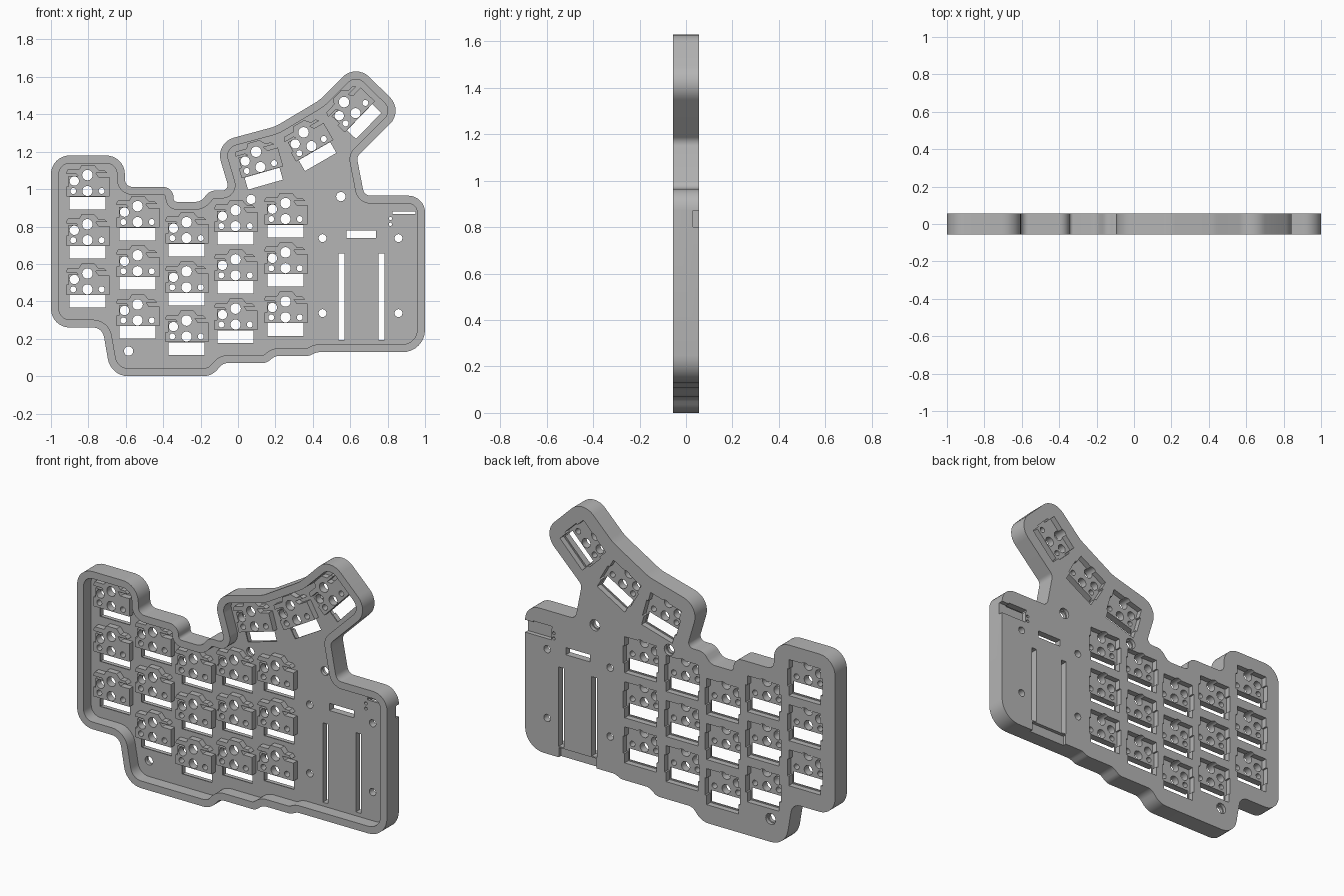
import bpy, bmesh
from math import tan, cos, sin, radians, pi
from mathutils import Vector

if "Cube" in bpy.data.objects:
    bpy.data.objects.remove(bpy.data.objects["Cube"], do_unlink=True)

FRONT, BACK, FLOOR = -0.055, 0.055, 0.015
RIM = 0.042

grey = bpy.data.materials.new("matte grey")
grey.use_nodes = True
grey.diffuse_color = (0.46, 0.46, 0.46, 1)
grey.node_tree.nodes["Principled BSDF"].inputs["Base Color"].default_value = grey.diffuse_color


def rounded(corners, steps=8):
    """Polygon with each (x, z, radius) corner replaced by an arc."""
    out = []
    for i, (x, z, r) in enumerate(corners):
        p = Vector((x, z))
        a = Vector(corners[i - 1][:2]) - p
        b = Vector(corners[(i + 1) % len(corners)][:2]) - p
        half = a.angle(b) / 2
        a.normalize()
        b.normalize()
        t = r / tan(half)
        start, end = p + a * t, p + b * t
        centre = p + (a + b).normalized() * (r / sin(half))
        u, v = start - centre, end - centre
        full = u.angle(v)
        for k in range(steps + 1):
            f = k / steps
            out.append(centre + (u * sin((1 - f) * full) + v * sin(f * full)) / sin(full))
    return out


def inset(points, d):
    """Move a clockwise outline inward by d."""
    out = []
    for i, p in enumerate(points):
        along = (points[(i + 1) % len(points)] - points[i - 1]).normalized()
        out.append(p + Vector((along.y, -along.x)) * d)
    return out


def rect(x0, x1, z0, z1):
    return [Vector(c) for c in ((x0, z0), (x1, z0), (x1, z1), (x0, z1))]


def disc(x, z, r, n=24):
    return [Vector((x + r * cos(2 * pi * k / n), z + r * sin(2 * pi * k / n))) for k in range(n)]


def placed(points, key):
    """Move a local shape to a key position (x, z, degrees)."""
    x, z, turn = key
    c, s = cos(radians(turn)), sin(radians(turn))
    return [Vector((x + p[0] * c - p[1] * s, z + p[0] * s + p[1] * c)) for p in points]


def prisms(name, parts):
    """One mesh of prisms, each (outline, y0, y1)."""
    bm = bmesh.new()
    for points, y0, y1 in parts:
        face = bm.faces.new([bm.verts.new((p[0], y0, p[1])) for p in points])
        moved = bmesh.ops.extrude_face_region(bm, geom=[face])["geom"]
        bmesh.ops.translate(bm, vec=(0, y1 - y0, 0),
                            verts=[g for g in moved if isinstance(g, bmesh.types.BMVert)])
        if face.is_valid and len(face.edges[0].link_faces) < 2:
            bm.faces.new([bm.verts.new(v.co) for v in face.verts])
    bmesh.ops.recalc_face_normals(bm, faces=bm.faces)
    mesh = bpy.data.meshes.new(name)
    bm.to_mesh(mesh)
    bm.free()
    mesh.materials.append(grey)
    obj = bpy.data.objects.new(name, mesh)
    bpy.context.collection.objects.link(obj)
    return obj


def combine(target, tool, operation):
    tool.hide_render = True
    mod = target.modifiers.new(operation.lower(), "BOOLEAN")
    mod.object, mod.operation, mod.solver = tool, operation, "EXACT"
    bpy.context.view_layer.objects.active = target
    bpy.ops.object.modifier_apply(modifier=mod.name)
    bpy.data.objects.remove(tool, do_unlink=True)


# Key positions: five staggered columns of three, plus the thumb fan
columns = [(-0.805, 0.99), (-0.537, 0.824), (-0.275, 0.738), (-0.013, 0.802), (0.254, 0.84)]
keys = [(x, top - row * 0.263, 0) for x, top in columns for row in range(3)]
keys += [(0.12, 1.118, 16), (0.393, 1.23, 30), (0.628, 1.406, 46)]

# Case outline, clockwise from the upper left
outline = rounded([
    (-1, 1.18, .1), (-.605, 1.18, .1), (-.605, 1.012, .04), (-.345, 1.012, .056),
    (-.345, .932, .02), (-.2, .932, .06), (-.15, .992, .06), (-.045, .992, .03),
    (-.122, 1.248, .1), (.2, 1.335, .2), (.435, 1.475, .2), (.63, 1.67, .1),
    (.885, 1.42, .1), (.635, 1.172, .04), (.675, .965, .04), (1, .965, .09),
    (1, .128, .12), (.42, .128, .06), (.38, .108, .06), (.2, .108, .06),
    (.15, .07, .06), (-.08, .07, .06), (-.14, 0, .1), (-.68, 0, .11),
    (-.725, .26, .06), (-1, .26, .1)])

# Shell with a raised rim around the sunken floor
case = prisms("keyboard_case", [(outline, FRONT, BACK)])
combine(case, prisms("cavity", [(inset(outline, RIM), FRONT - .05, FLOOR)]), "DIFFERENCE")

# Raised switch sockets with a stepped top and contact ledges
socket = [(-.113, -.03), (.118, -.03), (.118, .075), (.06, .075), (.045, .097), (.105, .097),
          (.09, .112), (.06, .112), (.035, .14), (-.03, .14), (-.045, .115), (-.105, .115),
          (-.113, .1), (-.113, .09), (-.06, .09), (-.05, .08), (-.1, .08), (-.1, .025),
          (-.113, .025)]
combine(case, prisms("sockets", [(placed(socket, k), -.02, FLOOR + .004) for k in keys]), "UNION")

# Rear pockets: switch seats with clip notches, screw seats, side switch, lower plug seat
w, n, h = .103, .113, .05
seat = [(-w, -.105), (w, -.105), (w, -h), (n, -h), (n, h), (w, h),
        (w, .105), (-w, .105), (-w, h), (-n, h), (-n, -h), (-w, -h)]
screws = [(.07, .945), (.55, .96), (-.585, .134)]
pockets = [(placed(seat, k), .022, .1) for k in keys]
pockets += [(disc(x, z, .032), .035, .1) for x, z in screws]
pockets += [(rect(.83, 1.1, .8, .872), .03, .1), (rect(.54, .782, .05, .185), .035, .1)]
combine(case, prisms("pockets", pockets), "DIFFERENCE")

# Openings through the floor
pins = [(0, 0, .027), (0, .085, .028), (-.07, .053, .025), (-.076, 0, .016), (.076, 0, .016)]
openings = [rect(.537, .57, .192, .655), rect(.75, .783, .192, .655),
            rect(.58, .737, .738, .78), rect(.825, .95, .866, .879)]
openings += [disc(x, z, .025) for x, z in screws]
openings += [disc(x, z, .021) for x in (.452, .858) for z in (.337, .738)]
openings += [disc(.815, z, .009, 12) for z in (.812, .843)]
for k in keys:
    openings.append(placed(rect(-.097, .097, -.098, -.031), k))
    openings += [placed(disc(*pin), k) for pin in pins]
combine(case, prisms("openings", [(o, -.1, .1) for o in openings]), "DIFFERENCE")

# Smooth the rounded walls, keep the edges crisp
bpy.ops.object.select_all(action="DESELECT")
case.select_set(True)
bpy.context.view_layer.objects.active = case
bpy.ops.object.shade_smooth_by_angle(angle=radians(30))
